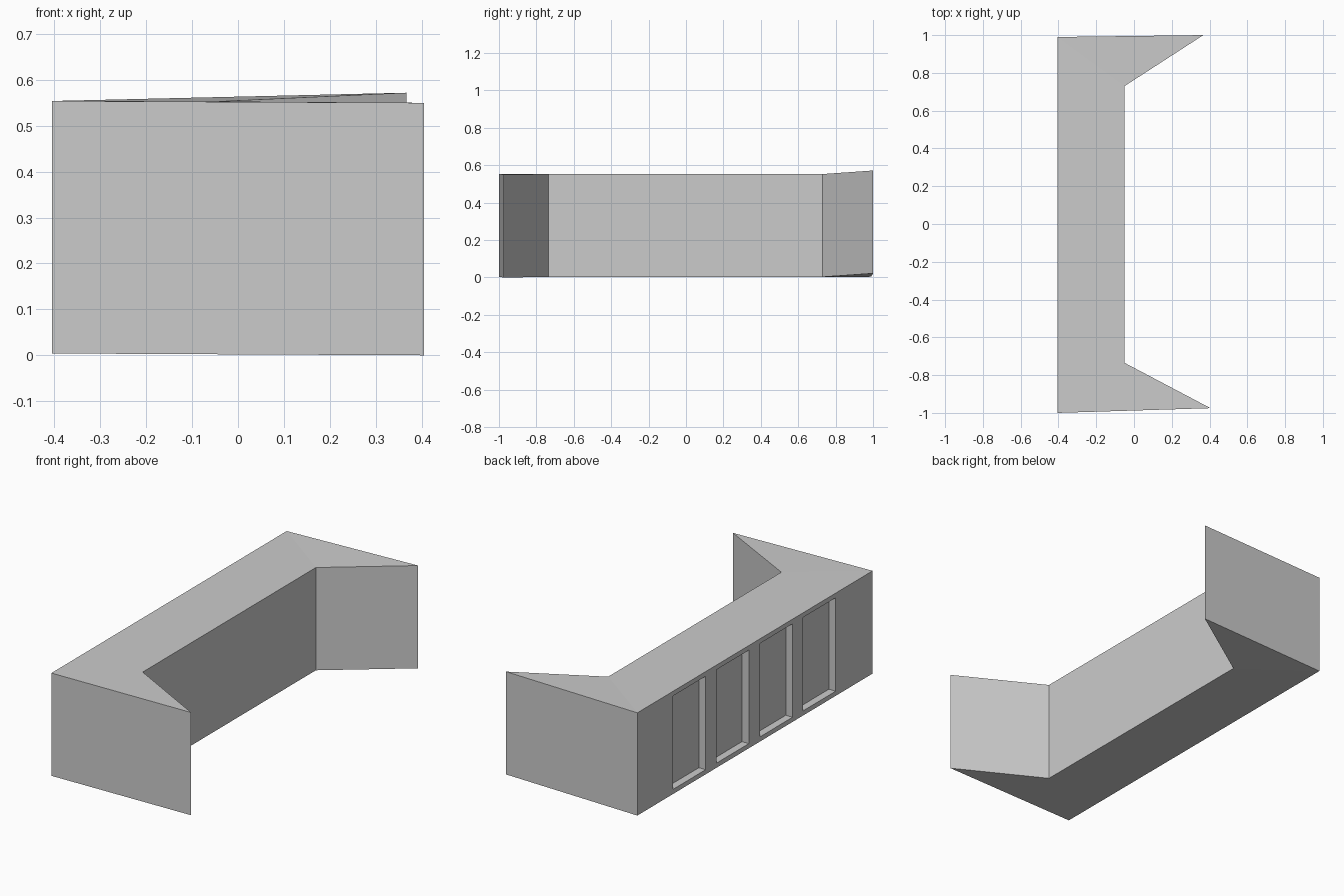
import bpy
import bmesh
from mathutils import Matrix

cube = bpy.data.objects.get("Cube")
if cube:
    bpy.data.objects.remove(cube, do_unlink=True)

HEIGHT = 0.55

grey = bpy.data.materials.new("plain_grey")
grey.use_nodes = True
grey.diffuse_color = (0.6, 0.6, 0.6, 1)
grey.node_tree.nodes["Principled BSDF"].inputs["Base Color"].default_value = (0.6, 0.6, 0.6, 1)


def add_object(name, bm):
    bmesh.ops.recalc_face_normals(bm, faces=bm.faces)
    mesh = bpy.data.meshes.new(name)
    bm.to_mesh(mesh)
    bm.free()
    mesh.materials.append(grey)
    obj = bpy.data.objects.new(name, mesh)
    bpy.context.collection.objects.link(obj)
    return obj


# Body: long bar with two pointed wings, the rear wing tip lifted slightly
outline = [
    (-0.405, -1.0, 0.004),
    (0.405, -0.975, 0.0),
    (-0.05, -0.735, 0.003),
    (-0.05, 0.73, 0.003),
    (0.367, 1.0, 0.022),
    (-0.405, 0.99, 0.004),
]
parts = [(0, 1, 2), (0, 2, 3, 5), (3, 4, 5)]  # front wing, bar, rear wing

bm = bmesh.new()
low = [bm.verts.new(p) for p in outline]
high = [bm.verts.new((x, y, z + HEIGHT)) for x, y, z in outline]
for part in parts:
    bm.faces.new([high[i] for i in part])
    bm.faces.new([low[i] for i in reversed(part)])
for i in range(len(outline)):
    j = (i + 1) % len(outline)
    bm.faces.new((low[i], low[j], high[j], high[i]))
body = add_object("counter_body", bm)

# Four shallow panel recesses in the long flat side
bm = bmesh.new()
for y in (-0.55, -0.185, 0.185, 0.55):
    place = Matrix.Translation((-0.405, y, 0.279)) @ Matrix.Diagonal((0.08, 0.275, 0.5, 1))
    bmesh.ops.create_cube(bm, size=1, matrix=place)
cutter = add_object("recess_cutter", bm)
cutter.hide_render = True

recess = body.modifiers.new("panel_recesses", 'BOOLEAN')
recess.operation = 'DIFFERENCE'
recess.solver = 'EXACT'
recess.object = cutter
bpy.context.view_layer.objects.active = body
bpy.ops.object.modifier_apply(modifier=recess.name)
bpy.data.objects.remove(cutter, do_unlink=True)
